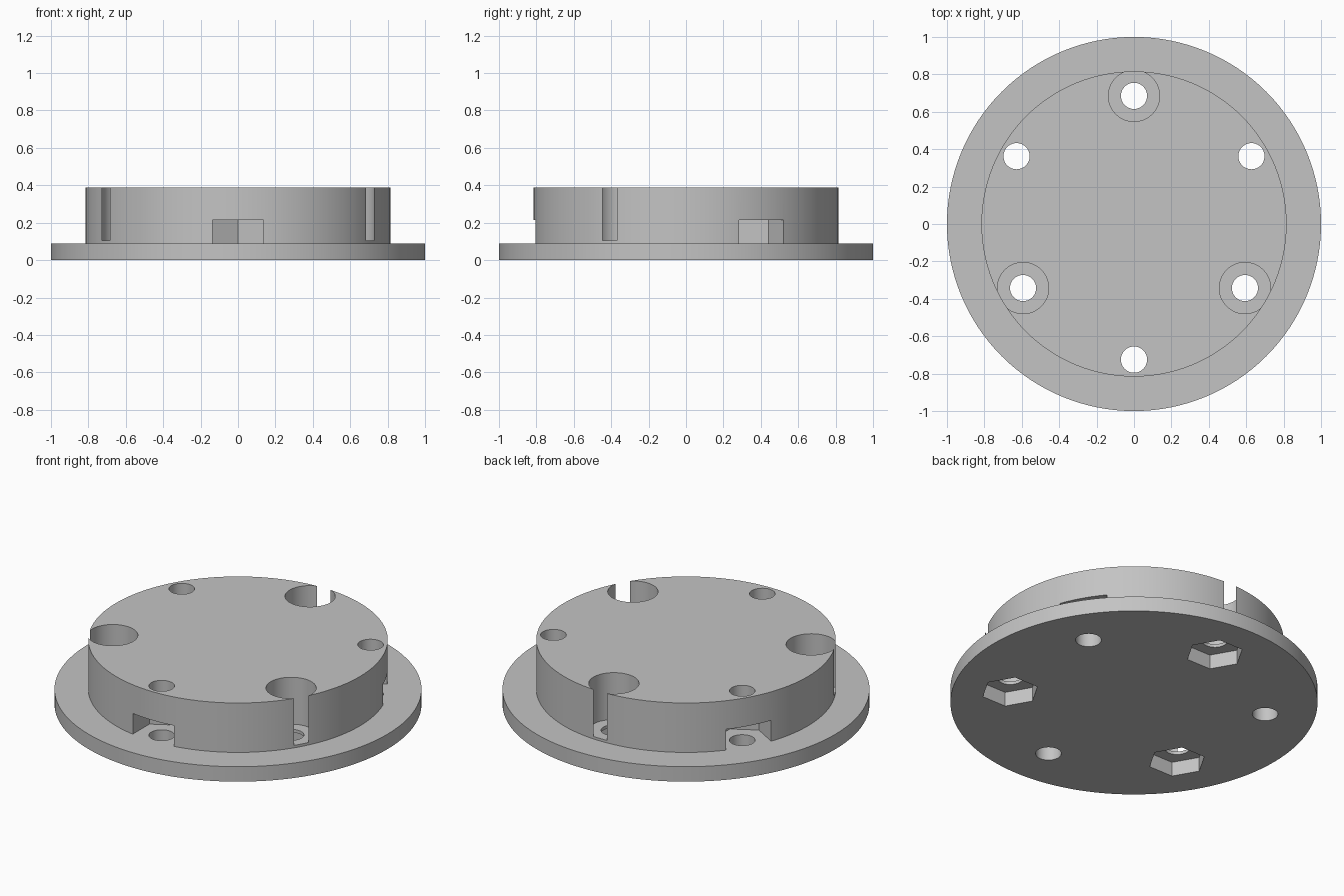
import bpy, bmesh, math
from mathutils import Matrix, Vector

if "Cube" in bpy.data.objects:
    bpy.data.objects.remove(bpy.data.objects["Cube"])

SEG = 128
FLANGE_TOP, TOP = 0.09, 0.387

grey = bpy.data.materials.new("plain grey")
grey.diffuse_color = (0.55, 0.55, 0.55, 1)
grey.use_nodes = True
grey.node_tree.nodes["Principled BSDF"].inputs["Base Color"].default_value = grey.diffuse_color


def make_object(name, bm):
    bmesh.ops.recalc_face_normals(bm, faces=bm.faces[:])
    me = bpy.data.meshes.new(name)
    bm.to_mesh(me)
    bm.free()
    me.materials.append(grey)
    ob = bpy.data.objects.new(name, me)
    bpy.context.collection.objects.link(ob)
    return ob


def prism(bm, x, y, z0, z1, r, sides, turn=0.0):
    """Closed upright prism, first corner at angle turn."""
    ring = [(x + r * math.cos(turn + math.tau * i / sides),
             y + r * math.sin(turn + math.tau * i / sides)) for i in range(sides)]
    low = [bm.verts.new((px, py, z0)) for px, py in ring]
    high = [bm.verts.new((px, py, z1)) for px, py in ring]
    bm.faces.new(low[::-1])
    bm.faces.new(high)
    for i in range(sides):
        j = (i + 1) % sides
        bm.faces.new((low[i], low[j], high[j], high[i]))


# Flange and raised disc: one turned solid
bm = bmesh.new()
rings = []
for r, z in [(1, 0), (1, FLANGE_TOP), (0.816, FLANGE_TOP), (0.816, TOP)]:
    rings.append([bm.verts.new((r * math.cos(math.tau * i / SEG),
                                r * math.sin(math.tau * i / SEG), z)) for i in range(SEG)])
for a, b in zip(rings, rings[1:]):
    for i in range(SEG):
        j = (i + 1) % SEG
        bm.faces.new((a[i], a[j], b[j], b[i]))
bm.faces.new(rings[0][::-1])
bm.faces.new(rings[-1])
body = make_object("flanged_cap", bm)


def cut(name, shapes):
    """Subtract a set of separate prisms from the body."""
    bm = bmesh.new()
    for s in shapes:
        prism(bm, *s)
    cutter = make_object(name, bm)
    cutter.hide_render = True
    mod = body.modifiers.new(name, 'BOOLEAN')
    mod.operation = 'DIFFERENCE'
    mod.solver = 'EXACT'
    mod.object = cutter
    bpy.context.view_layer.objects.active = body
    bpy.ops.object.modifier_apply(modifier=name)
    bpy.data.objects.remove(cutter)


def around(radius, first):
    return [(radius * math.cos(math.radians(first + 120 * k)),
             radius * math.sin(math.radians(first + 120 * k))) for k in range(3)]


bolts = around(0.685, 90)      # recessed bolts
side_bolts = around(0.725, 30)  # bolts with side nut slots

# Nut slots opening through the disc wall
cut("side_nut_slots", [(x, y, FLANGE_TOP, 0.215, 0.158, 6, math.pi / 6) for x, y in side_bolts])
# Bolt head recesses from the top
cut("head_recesses", [(x, y, 0.105, 0.6, 0.137, 64) for x, y in bolts])
# Nut pockets from the bottom
cut("bottom_nut_pockets", [(x, y, -0.2, 0.086, 0.158, 6) for x, y in bolts])
# Through holes
cut("bolt_holes", [(x, y, -0.3, 0.7, 0.07, 48) for x, y in bolts + side_bolts])

# Smooth round walls, crisp edges
bpy.ops.object.select_all(action='DESELECT')
body.select_set(True)
bpy.context.view_layer.objects.active = body
bpy.ops.object.shade_smooth_by_angle(angle=math.radians(30))
